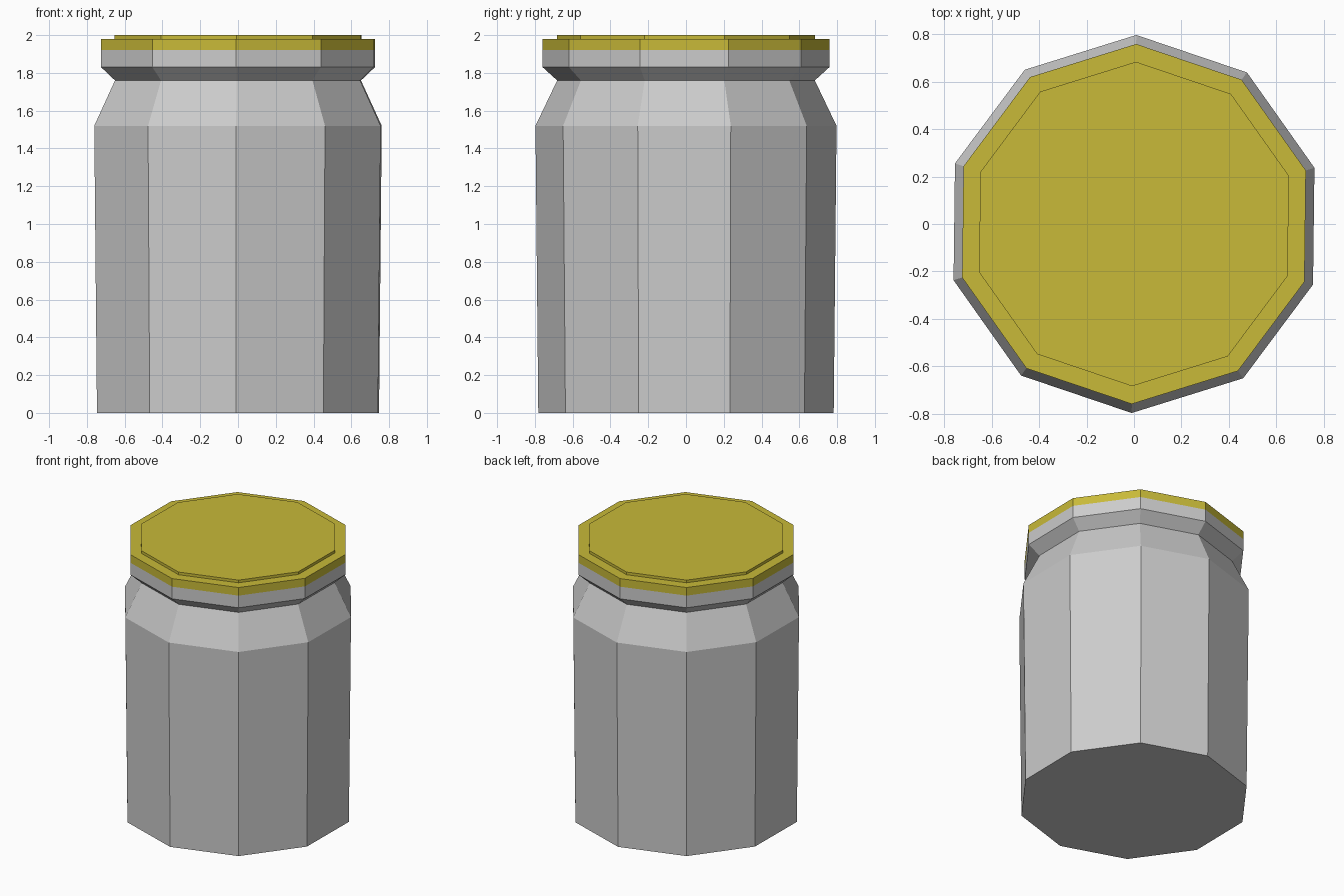
import bpy
import bmesh
from math import cos, sin, radians

if "Cube" in bpy.data.objects:
    bpy.data.objects.remove(bpy.data.objects["Cube"])

SIDES = 10
TURN = radians(89.3)  # one corner points almost straight back


def turned(name, profile, cap_top, color=None):
    """Stack ten-sided rings from (radius, z) pairs, with a bottom cap."""
    bm = bmesh.new()
    rings = []
    for r, z in profile:
        rings.append([bm.verts.new((r * cos(TURN + radians(36 * i)),
                                    r * sin(TURN + radians(36 * i)), z))
                      for i in range(SIDES)])
    for low, high in zip(rings, rings[1:]):
        for i in range(SIDES):
            j = (i + 1) % SIDES
            bm.faces.new((low[i], low[j], high[j], high[i]))
    bm.faces.new(rings[0][::-1])
    if cap_top:
        bm.faces.new(rings[-1])
    mesh = bpy.data.meshes.new(name)
    bm.to_mesh(mesh)
    bm.free()
    obj = bpy.data.objects.new(name, mesh)
    bpy.context.collection.objects.link(obj)
    if color:
        mat = bpy.data.materials.new(name + "_yellow")
        mat.diffuse_color = color
        mat.use_nodes = True
        mat.node_tree.nodes["Principled BSDF"].inputs["Base Color"].default_value = mat.diffuse_color
        mesh.materials.append(mat)
    return obj


# Jar: slightly flared body, shoulder, narrow neck and rim, closed by the lid
turned("jar", [(0.782, 0), (0.797, 1.52), (0.682, 1.76),
               (0.759, 1.83), (0.759, 1.92)], cap_top=False)

# Lid: flat band with a raised centre panel
turned("lid", [(0.759, 1.92), (0.759, 1.98), (0.684, 1.98), (0.684, 2.0)],
       cap_top=True, color=(0.58, 0.49, 0.04, 1))
